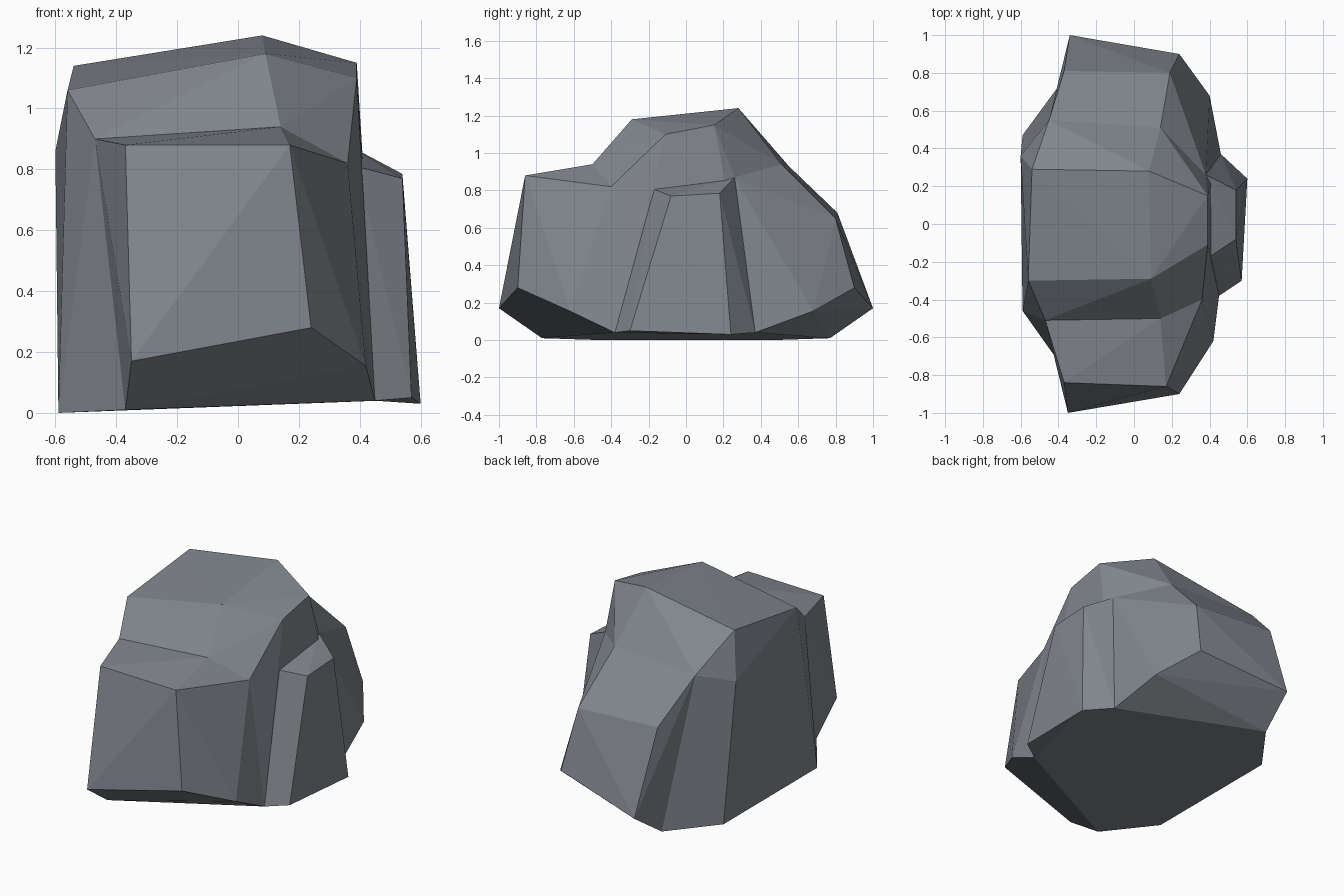
import bpy
import bmesh

cube = bpy.data.objects.get("Cube")
if cube:
    bpy.data.objects.remove(cube, do_unlink=True)

# Slate grey stone
stone = bpy.data.materials.new("slate_grey")
stone.use_nodes = True
colour = (0.22, 0.24, 0.27, 1.0)
stone.diffuse_color = colour
shader = next(n for n in stone.node_tree.nodes if n.type == "BSDF_PRINCIPLED")
shader.inputs["Base Color"].default_value = colour
shader.inputs["Roughness"].default_value = 0.9


def chunk(name, *groups):
    """Make one faceted lump of rock around the given corner groups."""
    bm = bmesh.new()
    corners = {corner for group in groups for corner in group}
    for corner in sorted(corners):
        bm.verts.new(corner)
    hull = bmesh.ops.convex_hull(bm, input=bm.verts[:])
    loose = {g for key in ("geom_interior", "geom_unused") for g in hull[key]
             if isinstance(g, bmesh.types.BMVert)}
    bmesh.ops.delete(bm, geom=list(loose), context="VERTS")
    bmesh.ops.dissolve_limit(bm, angle_limit=0.02, verts=bm.verts[:], edges=bm.edges[:])
    bmesh.ops.recalc_face_normals(bm, faces=bm.faces[:])
    mesh = bpy.data.meshes.new(name)
    bm.to_mesh(mesh)
    bm.free()
    mesh.materials.append(stone)
    rock = bpy.data.objects.new(name, mesh)
    bpy.context.collection.objects.link(rock)
    return rock


# Corners shared by neighbouring chunks, so that the creases meet
summit = [(-.54, .29, 1.14), (.08, .28, 1.24), (.39, .15, 1.15),
          (.39, -.11, 1.1), (.09, -.29, 1.18), (-.56, -.3, 1.06)]
front_crease = [(-.47, -.51, .9), (.14, -.5, .94), (.36, -.4, .82)]
back_crease = [(-.45, .55, .93), (.14, .51, .94), (.38, .26, .87)]
front_foot = [(-.37, -.77, .01), (.45, -.38, .04)]
back_foot = [(-.37, .77, .01), (.46, .37, .04)]
right_wall = [(-.59, -.46, 0), (-.59, .47, 0), (-.6, .36, .86)]
slab_root = [(.39, -.18, .81), (.38, .26, .87), (.45, -.38, .04), (.46, .37, .04)]

# Outer corners of each projecting chunk
front_face = [(-.37, -.84, .88), (.17, -.86, .88), (-.35, -1, .17),
              (.24, -.9, .28), (.42, -.62, .155)]
back_face = [(-.37, .81, .68), (.19, .8, .65), (-.34, 1, .17),
             (.24, .9, .28), (.4, .68, .155)]
slab_face = [(.54, -.08, .77), (.54, .18, .785), (.57, -.3, .05), (.6, .24, .03)]

# Tall core, stepped front and back lumps, and the leaning side slab
chunk("core_boulder", summit, front_crease, back_crease, front_foot, back_foot, right_wall)
chunk("front_ledge", front_face, front_crease, front_foot)
chunk("back_slope", back_face, back_crease, back_foot)
chunk("side_slab", slab_face, slab_root)
